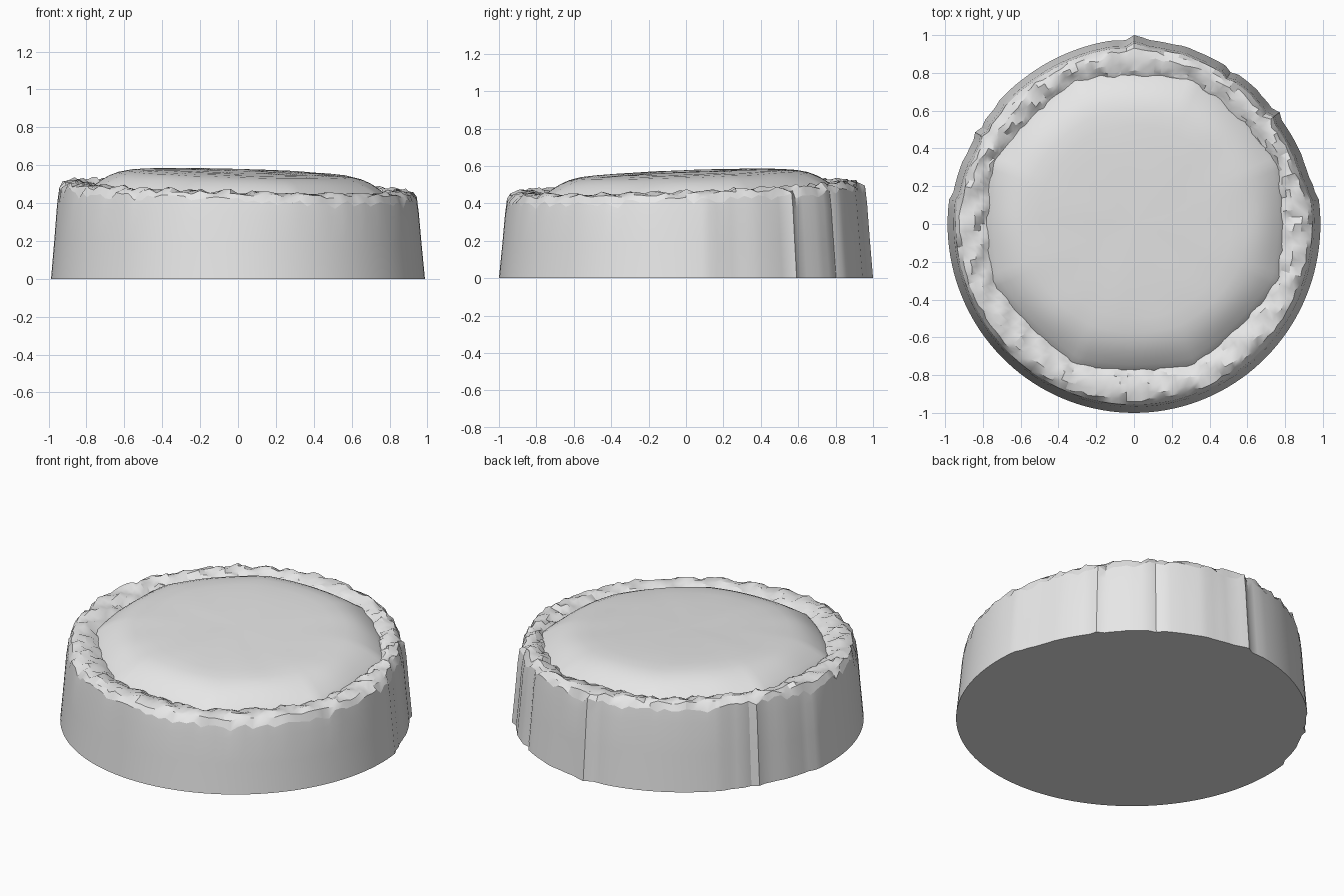
import bpy, bmesh, math, random
from mathutils import Vector, noise

random.seed(7)
if "Cube" in bpy.data.objects:
    bpy.data.objects.remove(bpy.data.objects["Cube"], do_unlink=True)

SEG = 144
ANG = [2 * math.pi * i / SEG for i in range(SEG)]

grey = bpy.data.materials.new("plain grey")
grey.use_nodes = True
grey.diffuse_color = (0.8, 0.8, 0.8, 1)
grey.node_tree.nodes["Principled BSDF"].inputs["Base Color"].default_value = (0.8, 0.8, 0.8, 1)


def tilt(x, y):
    """The whole top leans up towards the back left."""
    return -0.03 * x + 0.035 * y


def inner_radius(a):
    """Slightly eight-sided edge between rim and dome."""
    fold = (a + math.pi / 8) % (math.pi / 4) - math.pi / 8
    return 0.785 * (1 + 0.5 * (1 / math.cos(fold) - 1))


def ring_object(name, rings, cap_first=False, cap_last=False, angle=30):
    """Skin a list of closed rings of points into one object."""
    bm = bmesh.new()
    loops = [[bm.verts.new(p) for p in ring] for ring in rings]
    for low, high in zip(loops, loops[1:]):
        for i in range(SEG):
            j = (i + 1) % SEG
            bm.faces.new((low[i], low[j], high[j], high[i]))
    if cap_first:
        bm.faces.new(list(reversed(loops[0])))
    if cap_last:
        bm.faces.new(loops[-1])
    mesh = bpy.data.meshes.new(name)
    bm.to_mesh(mesh)
    bm.free()
    mesh.materials.append(grey)
    obj = bpy.data.objects.new(name, mesh)
    bpy.context.collection.objects.link(obj)
    bpy.ops.object.select_all(action='DESELECT')
    obj.select_set(True)
    bpy.context.view_layer.objects.active = obj
    bpy.ops.object.shade_smooth_by_angle(angle=math.radians(angle))
    return obj


# Outer radius: smooth at the front, stepped flutes at the back
outer, step = [], 0.0
for a in ANG:
    back = max(0.0, math.sin(a))
    if random.random() < 0.3:
        step = random.uniform(-0.022, 0.004)
    r = 0.987 + 0.013 * max(0.0, -math.sin(a)) ** 2
    if back > 0.15:
        r += step - 0.016 * abs(math.sin(2 * a))
    outer.append(r)
outer[SEG // 4] = 1.0   # small point at the back


def point(i, r, z):
    x, y = r * math.cos(ANG[i]), r * math.sin(ANG[i])
    return (x, y, z + tilt(x, y) * min(1, z / 0.4))


# Ragged upper edge shared by wall and rim
edge = []
for i, r in enumerate(outer):
    tooth = random.choice((-0.022, -0.008, 0.0, 0.008, 0.014))
    if noise.noise(Vector((math.cos(ANG[i]) * 3, math.sin(ANG[i]) * 3, 1))) > 0.25:
        tooth -= 0.012
    edge.append(point(i, r - 0.043, 0.447 + tooth))

# Wall with flat underside
wall = [[point(i, r, 0.0) for i, r in enumerate(outer)],
        [point(i, r - 0.018, 0.2) for i, r in enumerate(outer)],
        [point(i, r - 0.032, 0.37) for i, r in enumerate(outer)],
        edge]
ring_object("crust_wall", wall, cap_first=True)

# Rough rim with slanted ridges
rim = [edge]
for k, (mix, z) in enumerate([(0.14, 0.478), (0.36, 0.489), (0.6, 0.486),
                              (0.82, 0.474), (0.98, 0.463)]):
    ring = []
    for i, a in enumerate(ANG):
        start = outer[i] - 0.043
        r = start + (inner_radius(a) - start) * mix
        ridge = 0.009 * math.sin(32 * a + 1.3 * k + 2 * math.sin(3 * a))
        rough = random.uniform(-0.007, 0.007)
        ring.append(point(i, r + random.uniform(-0.009, 0.009), z + ridge + rough))
    rim.append(ring)
rim.append([point(i, inner_radius(a) - 0.04, 0.44) for i, a in enumerate(ANG)])
ring_object("crust_rim", rim)

# Smooth low dome in the middle
dome = []
for f, z in [(1.01, 0.445), (0.99, 0.462), (0.96, 0.48), (0.92, 0.502), (0.87, 0.524),
             (0.81, 0.543), (0.74, 0.555), (0.64, 0.562), (0.5, 0.566),
             (0.34, 0.568), (0.17, 0.569), (0.04, 0.569)]:
    ring = []
    for i, a in enumerate(ANG):
        # The corners of the edge fade out towards the middle
        r = f * (0.8 + (inner_radius(a) - 0.8) * f ** 4)
        x, y, h = point(i, r, z)
        h += 0.003 * noise.noise(Vector((x * 5, y * 5, 0)))
        ring.append((x + 0.008, y + 0.012, h))
    dome.append(ring)
ring_object("centre_dome", dome, cap_last=True, angle=60)
